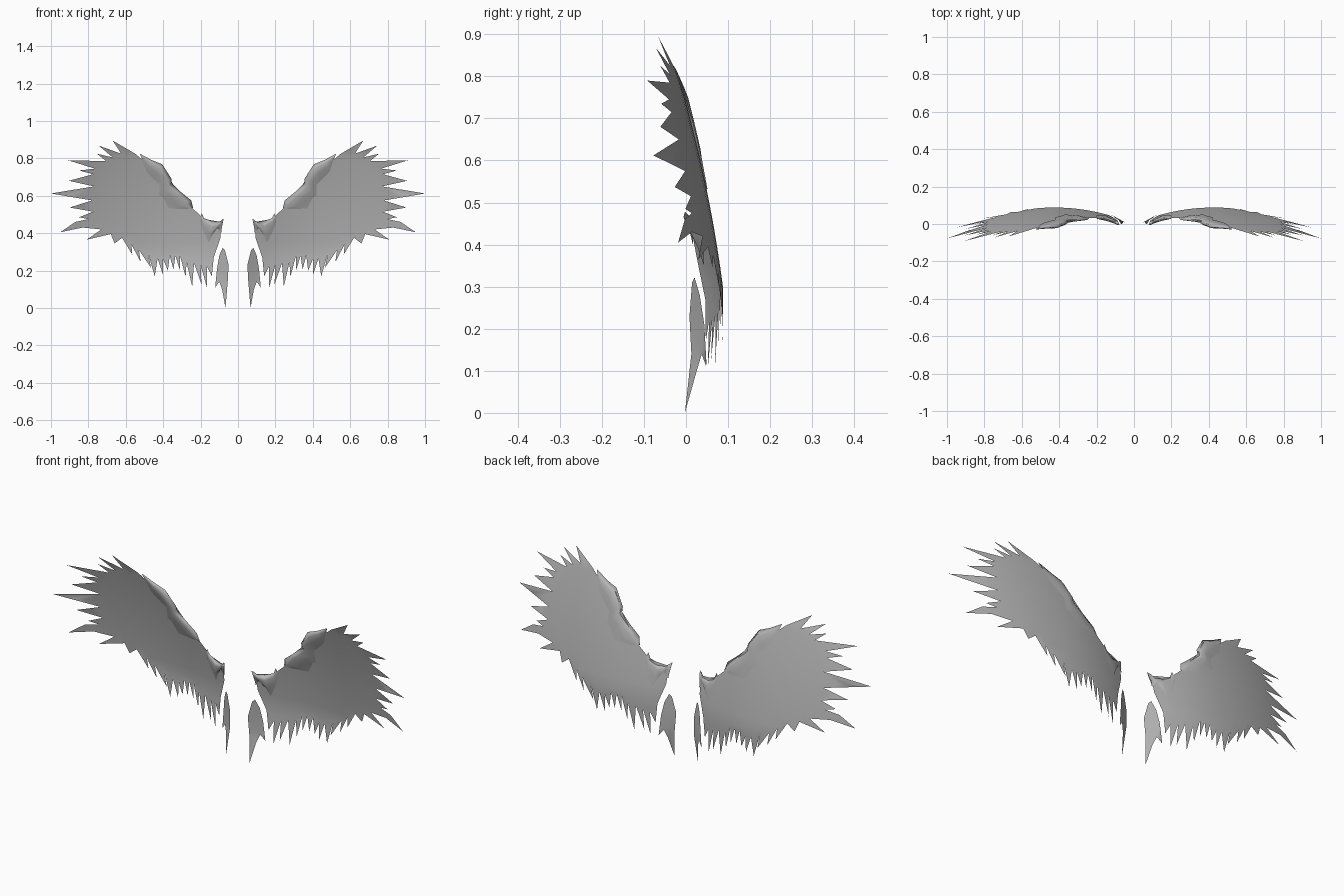
import bpy, bmesh
from mathutils import Vector
from mathutils.geometry import delaunay_2d_cdt

if "Cube" in bpy.data.objects:
    bpy.data.objects.remove(bpy.data.objects["Cube"])

grey = bpy.data.materials.new("feather grey")
grey.diffuse_color = (0.47, 0.47, 0.47, 1)
grey.use_nodes = True
grey.node_tree.nodes["Principled BSDF"].inputs["Base Color"].default_value = grey.diffuse_color


def bow(x, z):
    """Depth of the curved wing surface."""
    k = 0.325 if x > 0.42 else 0.5
    d = z - 0.3
    lean = 0.13 * d + 0.16 * d * d if d > 0 else 0.1 * d * d
    return 0.088 - k * (x - 0.42) ** 2 - lean


def finish(bm, name, side):
    for v in bm.verts:
        v.co.x *= side
    if side < 0:
        bmesh.ops.reverse_faces(bm, faces=bm.faces[:])
    mesh = bpy.data.meshes.new(name)
    bm.to_mesh(mesh)
    bm.free()
    mesh.materials.append(grey)
    for p in mesh.polygons:
        p.use_smooth = True
    obj = bpy.data.objects.new(name, mesh)
    bpy.context.collection.objects.link(obj)


def sheet(name, outline, depth, side, step=0.05):
    """Outline in x/z filled with a regular net of points and bent by depth(x, z)."""
    n = len(outline)
    pts = [Vector(p) for p in outline]
    pts += [Vector((i * step, j * step)) for i in range(1, int(1 / step)) for j in range(1, int(1 / step))]
    verts, _, faces, *_ = delaunay_2d_cdt(pts, [], [list(range(n))], 1, 1e-5)
    bm = bmesh.new()
    vs = [bm.verts.new((p.x, depth(p.x, p.y), p.y)) for p in verts]
    for f in faces:
        bm.faces.new([vs[i] for i in f])
    bmesh.ops.delete(bm, geom=[v for v in bm.verts if not v.link_faces], context='VERTS')
    finish(bm, name, side)


def shell(name, rows, side):
    """Folded cover: rows of (rim x, rim z, inner x, inner z, bulge) wrap the wing edge."""
    bm = bmesh.new()
    rings = []
    for rx, rz, ix, iz, b in rows:
        ring = []
        for t, off in ((1, -0.003), (0.6, -0.75 * b), (0.25, -b), (0, -0.3 * b),
                       (0.25, 0.4 * b), (0.6, 0.35 * b), (1, 0.003)):
            x, z = rx + (ix - rx) * t, rz + (iz - rz) * t
            ring.append(bm.verts.new((x, bow(x, z) + off, z)))
        rings.append(ring)
    for a, c in zip(rings, rings[1:]):
        for i in range(len(a) - 1):
            bm.faces.new((a[i], a[i + 1], c[i + 1], c[i]))
    bmesh.ops.recalc_face_normals(bm, faces=bm.faces[:])
    finish(bm, name, side)


# Wing outline: leading edge, long primaries, then the short trailing feathers
leading = [(.09, .46), (.18, .475), (.24, .53), (.34, .65), (.40, .75), (.52, .80), (.55, .825)]
primaries = [(.67, .895), (.625, .825), (.745, .868), (.67, .805), (.755, .825), (.705, .785),
             (.91, .79), (.765, .745), (.85, .735), (.775, .715), (.905, .68), (.77, .65),
             (1.0, .612), (.78, .575), (.90, .537), (.775, .515), (.85, .485), (.80, .475),
             (.87, .46), (.95, .405), (.83, .43), (.73, .42), (.81, .365), (.68, .395)]
trailing = [(.66, .345), (.62, .375), (.565, .285), (.57, .34), (.52, .245), (.53, .31),
            (.465, .215), (.48, .29), (.445, .17), (.43, .265), (.40, .175), (.40, .26),
            (.375, .20), (.365, .28), (.345, .205), (.335, .28), (.31, .20), (.31, .28),
            (.28, .165), (.275, .245), (.245, .115), (.235, .24), (.195, .125), (.20, .23),
            (.165, .105), (.165, .22), (.14, .17), (.13, .27), (.095, .37)]

# Small loose feather beside the body
loose = [(.082, .322), (.07, .31), (.05, .23), (.055, .14), (.067, .0), (.085, .10),
         (.10, .14), (.122, .11), (.112, .21), (.10, .28)]


def loose_depth(x, z):
    return 0.010 + (x - 0.05) * 0.55 - 0.022 * max(0, 1 - z / 0.12) - 0.06 * max(0, z - 0.2)


for side, tag in ((1, "right"), (-1, "left")):
    sheet(tag + "_wing", leading + primaries + trailing, bow, side)
    sheet(tag + "_loose_feather", loose, loose_depth, side, 0.04)
    # Muscular fold over the leading edge
    shell(tag + "_wing_arm", [
        (.525, .825, .51, .79, .004), (.46, .79, .49, .73, .014), (.405, .768, .45, .69, .02),
        (.355, .69, .42, .66, .02), (.355, .667, .42, .60, .018), (.305, .62, .40, .59, .016),
        (.25, .575, .37, .532, .014), (.24, .535, .28, .528, .004)], side)
    # Jagged cover where the wing meets the shoulder
    shell(tag + "_shoulder_cover", [
        (.195, .508, .205, .46, .004), (.182, .48, .185, .41, .01), (.14, .465, .155, .35, .014),
        (.10, .46, .14, .385, .014), (.077, .478, .11, .43, .012), (.085, .44, .09, .40, .004)], side)
